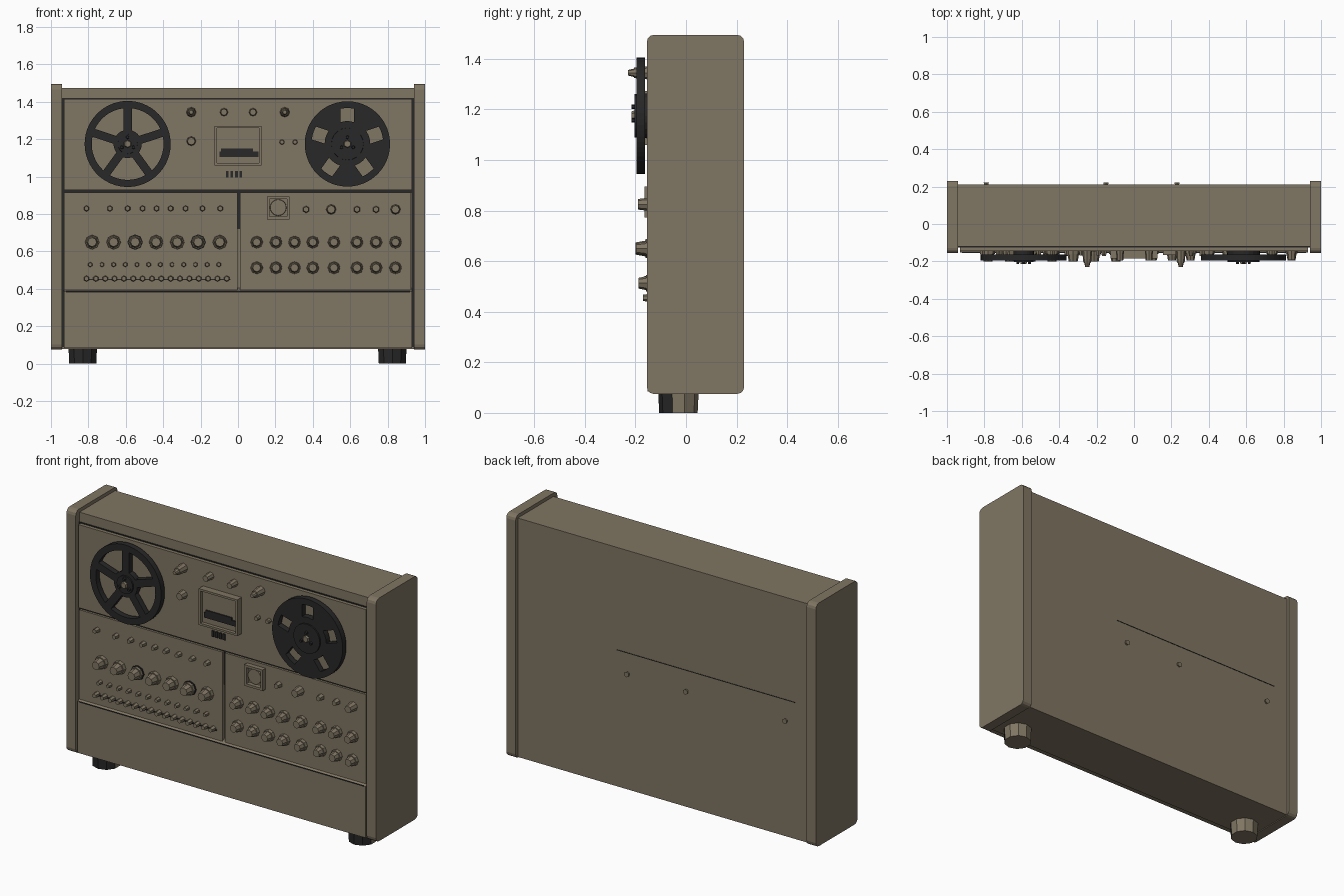
import bpy, bmesh, math
from mathutils import Matrix, Vector

if "Cube" in bpy.data.objects:
    bpy.data.objects.remove(bpy.data.objects["Cube"])


def material(name, color):
    m = bpy.data.materials.new(name)
    m.diffuse_color = (*color, 1)
    m.use_nodes = True
    m.node_tree.nodes["Principled BSDF"].inputs["Base Color"].default_value = m.diffuse_color
    return m


TAN = material("warm_taupe", (0.215, 0.18, 0.125))
BLACK = material("soft_black", (0.021, 0.021, 0.021))


def finish(name, bm, *mats):
    bmesh.ops.recalc_face_normals(bm, faces=bm.faces)
    me = bpy.data.meshes.new(name)
    bm.to_mesh(me)
    bm.free()
    for m in mats:
        me.materials.append(m)
    ob = bpy.data.objects.new(name, me)
    bpy.context.collection.objects.link(ob)
    return ob


def add_box(bm, x0, x1, y0, y1, z0, z1):
    size = Matrix.Diagonal((x1 - x0, y1 - y0, z1 - z0, 1))
    mid = Matrix.Translation(((x0 + x1) / 2, (y0 + y1) / 2, (z0 + z1) / 2))
    bmesh.ops.create_cube(bm, size=1, matrix=mid @ size)


def boxes(name, mat, *dims):
    bm = bmesh.new()
    for d in dims:
        add_box(bm, *d)
    return finish(name, bm, mat)


def add_knob(bm, x, z, r, y_back, y_front, sides=8, taper=0.75):
    d = y_back - y_front
    m = Matrix.Translation((x, (y_back + y_front) / 2, z)) @ Matrix.Rotation(math.pi / 2, 4, 'X')
    bmesh.ops.create_cone(bm, cap_ends=True, segments=sides, radius1=r, radius2=r * taper,
                          depth=d, matrix=m)


def knob_row(name, xs, z, r, y_front, mat=TAN, y_back=-0.13, sides=8, taper=0.75):
    bm = bmesh.new()
    for x in xs:
        add_knob(bm, x, z, r, y_back, y_front, sides, taper)
    return finish(name, bm, mat)


def frame(name, x0, x1, z0, z1, y0, y1, w):
    return boxes(name, TAN, (x0, x1, y0, y1, z0, z0 + w), (x0, x1, y0, y1, z1 - w, z1),
                 (x0, x0 + w, y0, y1, z0 + w, z1 - w), (x1 - w, x1, y0, y1, z0 + w, z1 - w))


# Cabinet carcass
boxes("cabinet", TAN, (-0.945, 0.945, -0.12, 0.21, 0.08, 1.475))

# Side panels with rounded corners
for side, s in (("left", -1), ("right", 1)):
    bm = bmesh.new()
    add_box(bm, min(s * 0.94, s), max(s * 0.94, s), -0.155, 0.23, 0.075, 1.495)
    edges = [e for e in bm.edges if abs(e.verts[0].co.x - e.verts[1].co.x) > 0.01]
    bmesh.ops.bevel(bm, geom=edges, offset=0.028, segments=3, profile=0.5, affect='EDGES')
    finish(side + "_side_panel", bm, TAN)

# Front panels
boxes("tape_deck_panel", TAN, (-0.93, 0.93, -0.145, -0.11, 0.93, 1.415))
boxes("control_panels", TAN, (-0.93, -0.004, -0.138, -0.11, 0.38, 0.915),
      (0.012, 0.925, -0.138, -0.11, 0.38, 0.915))

# Lower panel with a sloped ledge along its top
bm = bmesh.new()
add_box(bm, -0.93, 0.93, -0.152, -0.11, 0.085, 0.41)
for v in bm.verts:
    if v.co.z > 0.3 and v.co.y < -0.13:
        v.co.z = 0.385
finish("lower_panel", bm, TAN)

# Dark gaps between panels
boxes("panel_gaps", BLACK, (-0.935, 0.935, -0.125, -0.119, 0.912, 0.933),
      (-0.004, 0.012, -0.125, -0.119, 0.72, 0.915),
      (-0.94, -0.928, -0.125, -0.119, 0.09, 1.42), (0.928, 0.94, -0.125, -0.119, 0.09, 1.42),
      (-0.93, 0.93, -0.125, -0.119, 1.413, 1.42), (-0.92, 0.92, -0.154, -0.15, 0.382, 0.388))


def reel(name, cx, cz, radii, half, cut_narrow, start):
    """Round plate in five sectors: a narrow strip of constant width plus a wide arc.
    Either the narrow or the wide part of the middle ring is left open."""
    n1, n2 = 3, 9
    bm = bmesh.new()

    def angles(r):
        a = math.asin(half / r)
        out = []
        for k in range(5):
            c = start + k * math.tau / 5
            out += [c - a + 2 * a * i / n1 for i in range(n1)]
            out += [c + a + (math.tau / 5 - 2 * a) * i / n2 for i in range(n2)]
        return out

    rings = [[bm.verts.new((cx + r * math.cos(t), -0.195, cz + r * math.sin(t)))
              for t in angles(r)] for r in radii]
    count = len(rings[0])
    for level in range(len(radii) - 1):
        for i in range(count):
            narrow = i % (n1 + n2) < n1
            if level == 1 and narrow == cut_narrow:
                continue
            j = (i + 1) % count
            bm.faces.new((rings[level][i], rings[level][j], rings[level + 1][j], rings[level + 1][i]))
    geom = bmesh.ops.extrude_face_region(bm, geom=bm.faces[:])["geom"]
    bmesh.ops.translate(bm, vec=Vector((0, 0.033, 0)),
                        verts=[g for g in geom if isinstance(g, bmesh.types.BMVert)])
    finish(name, bm, BLACK)


# Tape reels, hubs and spindles
REEL_Z = 1.175
reel("left_reel", -0.59, REEL_Z, (0.04, 0.075, 0.192, 0.23), 0.022, False, math.pi / 2)
reel("right_reel", 0.585, REEL_Z, (0.06, 0.122, 0.192, 0.228), 0.036, True, math.pi / 2)
for side, x, r in (("left", -0.59, 0.055), ("right", 0.585, 0.09)):
    knob_row(side + "_reel_hub", [x], REEL_Z, r, -0.203, BLACK, -0.14, 20, 0.95)
    knob_row(side + "_spindle", [x], REEL_Z, 0.022, -0.215, TAN, -0.2, 6, 0.8)
    bm = bmesh.new()
    for k in range(3):
        t = math.pi / 2 + k * math.tau / 3
        add_knob(bm, x + 0.036 * math.cos(t), REEL_Z + 0.036 * math.sin(t), 0.011, -0.19, -0.215, 6)
    finish(side + "_hub_lugs", bm, BLACK)

# Tape deck knobs and guides
knob_row("deck_outer_knobs", [-0.25, 0.25], 1.345, 0.028, -0.205)
knob_row("deck_outer_knob_tips", [-0.25, 0.25], 1.345, 0.018, -0.23, y_back=-0.2, taper=0.6)
knob_row("deck_inner_knobs", [-0.075, 0.08], 1.345, 0.023, -0.195)
knob_row("tape_guide", [-0.25], 1.19, 0.027, -0.185)
knob_row("small_tape_guides", [0.235, 0.305], 1.185, 0.015, -0.17)

# Head cover with its dark slot, and the counter
frame("head_cover_frame", -0.125, 0.125, 1.06, 1.272, -0.185, -0.14, 0.012)
boxes("head_cover", TAN, (-0.115, 0.115, -0.165, -0.14, 1.07, 1.262))
boxes("head_slot", BLACK, (-0.1, 0.11, -0.172, -0.164, 1.105, 1.135),
      (-0.09, 0.08, -0.172, -0.164, 1.135, 1.15))
boxes("counter_keys", BLACK, *[(x, x + 0.014, -0.153, -0.144, 0.995, 1.03)
                               for x in (-0.065, -0.04, -0.015, 0.008)])

# Meter on the right control panel
frame("meter_frame", 0.155, 0.275, 0.772, 0.895, -0.165, -0.13, 0.014)
bm = bmesh.new()
add_knob(bm, 0.215, 0.835, 0.045, -0.13, -0.155, 16, 0.95)
finish("meter_dial", bm, TAN)

# Left control panel
knob_row("left_small_knobs", [-0.81, -0.685, -0.59, -0.51, -0.435, -0.36, -0.28, -0.19, -0.095],
         0.83, 0.017, -0.168, sides=6)
LEFT_X = [-0.78, -0.665, -0.55, -0.438, -0.325, -0.213, -0.097]
knob_row("left_knob_skirts", LEFT_X, 0.65, 0.039, -0.16, taper=0.95)
knob_row("left_large_knobs", LEFT_X, 0.65, 0.032, -0.2, y_back=-0.155)
knob_row("dark_knob_collars", [LEFT_X[2], LEFT_X[5]], 0.65, 0.042, -0.146, BLACK, taper=1)
knob_row("left_buttons", [-0.79 + 0.0625 * i for i in range(12)], 0.53, 0.014, -0.165, sides=6)
knob_row("left_lower_buttons", [-0.81 + 0.05 * i for i in range(16)], 0.455, 0.017, -0.17, sides=6)
boxes("button_strip_shadow", BLACK, (-0.82, -0.04, -0.144, -0.137, 0.447, 0.453))

# Right control panel
RIGHT_X = [0.1, 0.203, 0.302, 0.4, 0.513, 0.636, 0.738, 0.842]
knob_row("right_top_small_knobs", [0.364, 0.636, 0.738], 0.825, 0.02, -0.17, sides=6)
knob_row("right_top_knobs", [0.498, 0.842], 0.825, 0.028, -0.19)
for name, z, tip in (("upper", 0.65, -0.195), ("lower", 0.513, -0.188)):
    knob_row("right_%s_knob_skirts" % name, RIGHT_X, z, 0.034, -0.158, taper=0.95)
    knob_row("right_%s_knobs" % name, RIGHT_X, z, 0.028, tip, y_back=-0.155)

# Feet, dark toward the front
for side, x in (("left", -0.83), ("right", 0.825)):
    bm = bmesh.new()
    bmesh.ops.create_cone(bm, cap_ends=True, segments=10, radius1=0.076, radius2=0.08, depth=0.085,
                          matrix=Matrix.Translation((x, -0.03, 0.0425)))
    bm.normal_update()
    for f in bm.faces:
        f.material_index = 1 if f.normal.y < -0.2 else 0
    finish(side + "_foot", bm, TAN, BLACK)

# Back seam and sockets
boxes("back_seam", BLACK, (-0.85, 0.3, 0.208, 0.212, 0.875, 0.879))
knob_row("back_sockets", [0.23, -0.15, -0.79], 0.755, 0.016, 0.205, y_back=0.222, sides=6)
